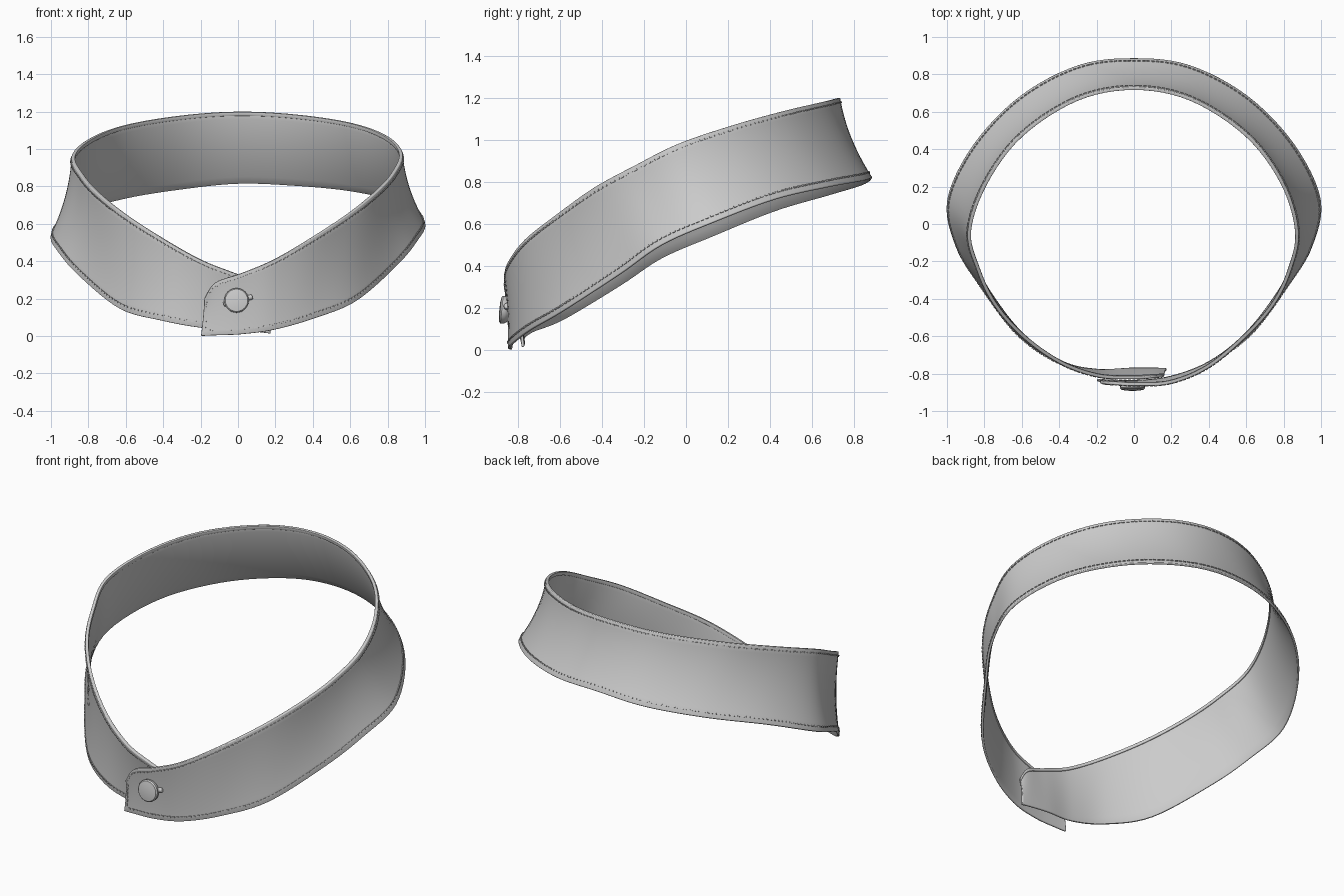
import bpy, bmesh
from math import pi
from mathutils import Vector, Matrix

if "Cube" in bpy.data.objects:
    bpy.data.objects.remove(bpy.data.objects["Cube"])

# Right half of the band, back centre to flap tip: (bottom xyz, top xyz)
HALF = [
    (0, .888, .82, 0, .735, 1.2), (.3, .85, .81, .31, .675, 1.185),
    (.61, .685, .78, .61, .48, 1.14), (.86, .425, .72, .8, .225, 1.07),
    (1, .13, .61, .88, -.04, .98), (.955, -.12, .5, .84, -.25, .875),
    (.835, -.32, .36, .75, -.435, .775), (.63, -.59, .185, .6, -.605, .655),
    (.41, -.745, .095, .4, -.77, .525), (.2, -.825, .035, .2, -.854, .41),
    (.02, -.847, .01, .02, -.866, .335), (-.13, -.847, .004, -.12, -.86, .285),
    (-.198, -.842, .001, -.178, -.855, .2),
]


def left(p):
    """Mirror a row; the left half hangs a little lower and tucks under the flap."""
    bx, by, bz, tx, ty, tz = p
    wb, wt = (max(0, min(1, (-y - .6) / .25)) for y in (by, ty))
    k = .88 if bx < 0 else 1
    return (-bx * k, by + .07 * wb**6, bz - .065 * abs(bx) + .025 * wb,
            -tx * k - (.01 if tx == .88 else 0), ty + .035 * wt, tz - .02 * abs(tx))


RAILS = [left(p) for p in HALF[:0:-1]] + HALF
N = len(RAILS) - 1


def rail(s):
    """Catmull-Rom sample of the two edges at s in 0..N."""
    i = min(int(s), N - 1)
    t = s - i
    a, b, c, d = (RAILS[max(0, min(N, k))] for k in (i - 1, i, i + 1, i + 2))
    q = [.5 * (2*B + (C - A)*t + (2*A - 5*B + 4*C - D)*t*t + (3*B - A - 3*C + D)*t**3)
         for A, B, C, D in zip(a, b, c, d)]
    return Vector(q[:3]), Vector(q[3:])


def surf(s, v, depth=0):
    """Point on the outer face (or depth inside it); the section is waisted inwards."""
    lo, hi = rail(s)
    p = lo.lerp(hi, v)
    out = Vector((p.x, p.y, 0)).normalized()
    waist = .006 + .017 * max(0, min(1, (p.y + .8) / .6))
    return p - out * (waist * 4 * v * (1 - v) + depth)


def inset(s, d):
    lo, hi = rail(s)
    return d / (hi - lo).length


def make_object(name, bm):
    me = bpy.data.meshes.new(name)
    bm.to_mesh(me)
    bm.free()
    ob = bpy.data.objects.new(name, me)
    bpy.context.collection.objects.link(ob)
    return ob


def smooth(ob, deg=35):
    bpy.ops.object.select_all(action='DESELECT')
    ob.select_set(True)
    bpy.context.view_layer.objects.active = ob
    bpy.ops.object.shade_smooth_by_angle(angle=deg * pi / 180)


def strip(name, low, rows, depth, thickness, bevel, steps=6):
    """Thick strip along the band from height low(s) up to the top edge."""
    bm = bmesh.new()
    grid = [[bm.verts.new(surf(s, low(s) + (1 - low(s)) * j / rows, depth))
             for j in range(rows + 1)] for s in (i / steps for i in range(N * steps + 1))]
    for c0, c1 in zip(grid, grid[1:]):
        for j in range(rows):
            bm.faces.new((c0[j], c0[j + 1], c1[j + 1], c1[j]))
    ob = make_object(name, bm)
    m = ob.modifiers.new("thickness", 'SOLIDIFY')
    m.thickness, m.offset = thickness, -1
    m = ob.modifiers.new("soft_edge", 'BEVEL')
    m.width, m.segments, m.limit_method, m.angle_limit = bevel, 2, 'ANGLE', pi / 3
    smooth(ob)


# Collar band and the folded hem inside its top edge
strip("collar_band", lambda s: 0, 10, 0, .014, .004)
strip("top_hem", lambda s: 1 - inset(s, .022), 2, .004, .015, .002)


# Stitching: short raised dashes spaced evenly along a path on the band
def stitches(name, sv, pitch=.025, length=.016):
    bm = bmesh.new()
    pts = [surf(*p) for p in sv]
    run = 0
    for k in range(len(pts) - 1):
        run += (pts[k + 1] - pts[k]).length
        if run < pitch:
            continue
        run -= pitch
        s, v = sv[k]
        x = (pts[k + 1] - pts[k]).normalized()
        e = .02
        du = surf(min(s + e, N), v) - surf(max(s - e, 0), v)
        dv = surf(s, min(v + e, 1)) - surf(s, max(v - e, 0))
        z = dv.cross(du).normalized()
        z = (z - x * z.dot(x)).normalized()
        rot = Matrix((x, z.cross(x), z)).transposed().to_4x4()
        bmesh.ops.create_cube(bm, size=1, matrix=Matrix.Translation(pts[k]) @ rot
                              @ Matrix.Diagonal((length, .007, .01, 1)))
    return make_object(name, bm)


S_END = N - .4
line = [.5 + (S_END - .5) * k / 2400 for k in range(2401)]
stitches("top_stitching", [(s, 1 - inset(s, .022)) for s in line])
stitches("bottom_stitching", [(s, inset(s, .028)) for s in line])
stitches("flap_stitching", [(S_END, .1 + .8 * k / 150) for k in range(151)])

# Domed button turned from a profile, facing forward
bm = bmesh.new()
prof = [(0, -.01), (.05, -.01), (.06, .002), (.065, .01),
        (.066, .026), (.06, .033), (.035, .037), (0, .038)]
vs = [bm.verts.new((r, 0, h)) for r, h in prof]
es = [bm.edges.new(p) for p in zip(vs, vs[1:])]
bmesh.ops.spin(bm, geom=vs + es, cent=(0, 0, 0), axis=(0, 0, 1), angle=2 * pi, steps=32)
bmesh.ops.remove_doubles(bm, verts=bm.verts, dist=1e-4)
bmesh.ops.recalc_face_normals(bm, faces=bm.faces)
button = make_object("button", bm)
button.location = (-.008, -.852, .188)
button.rotation_euler = (pi / 2 - .1, 0, 0)
smooth(button)

# Small pin passing behind the button, with rounded ends
bpy.ops.mesh.primitive_cylinder_add(vertices=12, radius=.014, depth=.16,
                                    location=(0, -.855, .19), rotation=(0, pi / 2 - .25, 0))
pin = bpy.context.object
pin.name = "button_pin"
m = pin.modifiers.new("round_ends", 'BEVEL')
m.width, m.segments, m.limit_method = .006, 3, 'ANGLE'
smooth(pin)
